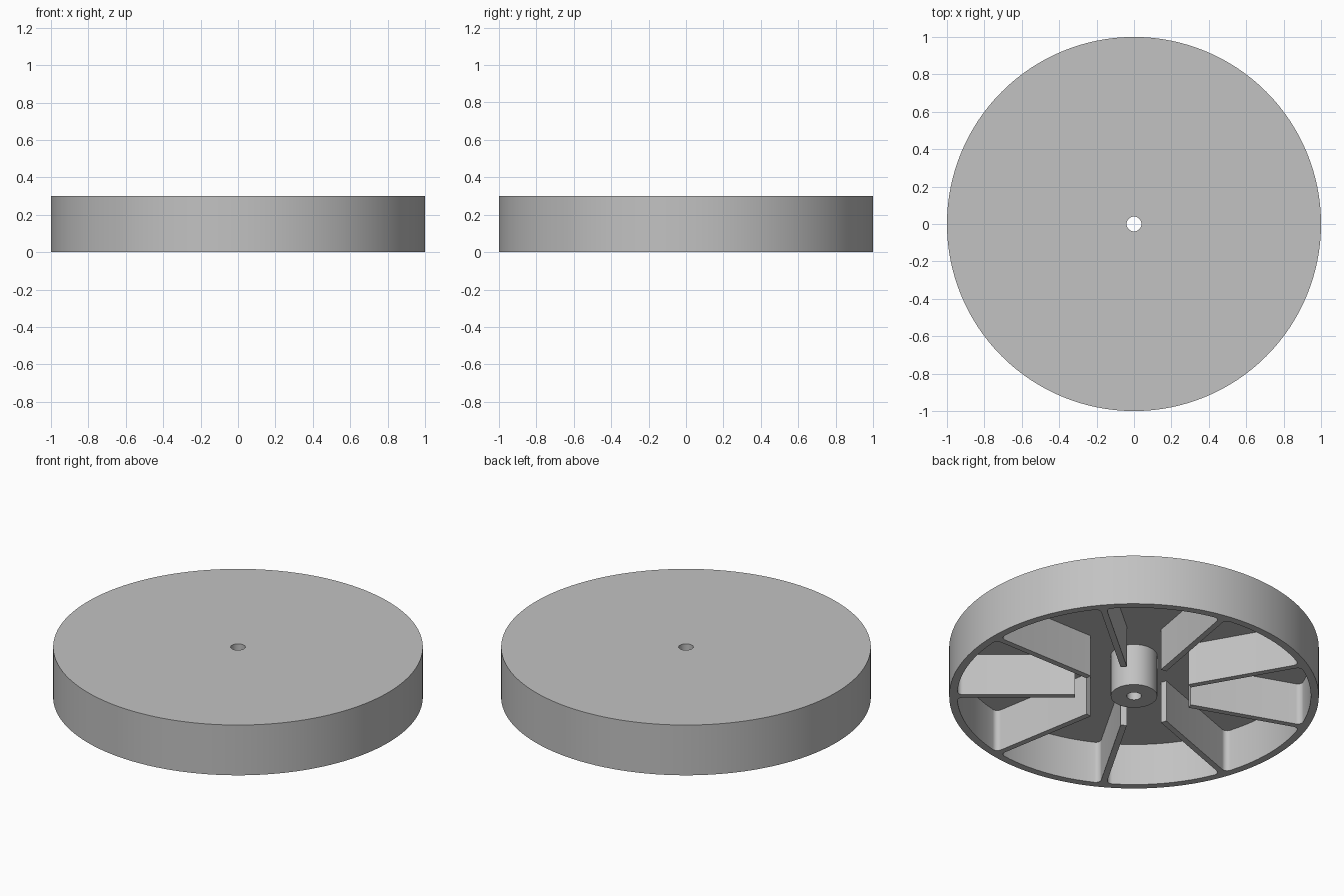
import bpy
import bmesh
from math import pi, sin, cos, sqrt, atan2
from mathutils import Matrix, Vector

cube = bpy.data.objects.get("Cube")
if cube:
    bpy.data.objects.remove(cube)

HEIGHT, FLOOR = 0.3, 0.25        # total height, underside of the disc
RIM, HUB, BORE = 0.957, 0.126, 0.04
RIBS, RIB_START, RIB_HALF, FILLET = 9, 0.32, 0.017, 0.03

grey = bpy.data.materials.new("Light grey")
grey.use_nodes = True
colour = (0.54, 0.54, 0.54, 1)
grey.diffuse_color = colour
grey.node_tree.nodes["Principled BSDF"].inputs["Base Color"].default_value = colour


def circle(radius, count):
    return [Vector((radius * cos(2 * pi * i / count), radius * sin(2 * pi * i / count), 0))
            for i in range(count)]


def web_outline():
    """Inner outline of the rim with the ribs and their rounded roots."""
    cy = RIB_HALF + FILLET
    cx = sqrt((RIM - FILLET) ** 2 - cy ** 2)
    phi = atan2(cy, cx)
    steps = 6
    side = [Vector((RIB_START, RIB_HALF, 0))]
    for i in range(steps + 1):
        a = -pi / 2 + (phi + pi / 2) * i / steps
        side.append(Vector((cx + FILLET * cos(a), cy + FILLET * sin(a), 0)))
    rib = [Vector((p.x, -p.y, 0)) for p in reversed(side)] + side
    pitch = 2 * pi / RIBS
    arc_steps = 12
    for i in range(1, arc_steps):
        a = phi + (pitch - 2 * phi) * i / arc_steps
        rib.append(Vector((RIM * cos(a), RIM * sin(a), 0)))
    return [Matrix.Rotation(k * pitch, 3, "Z") @ p for k in range(RIBS) for p in rib]


def add_loop(bm, points, z):
    verts = [bm.verts.new((p.x, p.y, z)) for p in points]
    for a, b in zip(verts, verts[1:] + verts[:1]):
        bm.edges.new((a, b))
    return verts


def wall(bm, low, high):
    n = len(low)
    for i in range(n):
        j = (i + 1) % n
        bm.faces.new((low[i], low[j], high[j], high[i]))


def flat(bm, *loops):
    """Fill the flat area between an outer and an inner loop."""
    edges = [bm.edges.get((a, b)) for v in loops for a, b in zip(v, v[1:] + v[:1])]
    bmesh.ops.triangle_fill(bm, edges=edges, use_beauty=True, use_dissolve=False,
                            normal=(0, 0, 1))


bm = bmesh.new()
outer, web = circle(1, 128), web_outline()
hub, bore = circle(HUB, 48), circle(BORE, 32)

# Rim, ribs and disc
outer_low, outer_high = add_loop(bm, outer, 0), add_loop(bm, outer, HEIGHT)
web_low, web_high = add_loop(bm, web, 0), add_loop(bm, web, FLOOR)
# Hub and axle hole
hub_low, hub_high = add_loop(bm, hub, 0), add_loop(bm, hub, FLOOR)
bore_low, bore_high = add_loop(bm, bore, 0), add_loop(bm, bore, HEIGHT)

flat(bm, outer_low, web_low)
flat(bm, web_high, hub_high)
flat(bm, hub_low, bore_low)
flat(bm, outer_high, bore_high)
for low, high in ((outer_low, outer_high), (web_low, web_high),
                  (hub_low, hub_high), (bore_low, bore_high)):
    wall(bm, low, high)
bmesh.ops.recalc_face_normals(bm, faces=bm.faces[:])

mesh = bpy.data.meshes.new("ribbed_wheel")
bm.to_mesh(mesh)
bm.free()
mesh.materials.append(grey)
wheel = bpy.data.objects.new("ribbed_wheel", mesh)
bpy.context.collection.objects.link(wheel)

bpy.ops.object.select_all(action="DESELECT")
wheel.select_set(True)
bpy.context.view_layer.objects.active = wheel
bpy.ops.object.shade_smooth_by_angle(angle=pi / 6)
